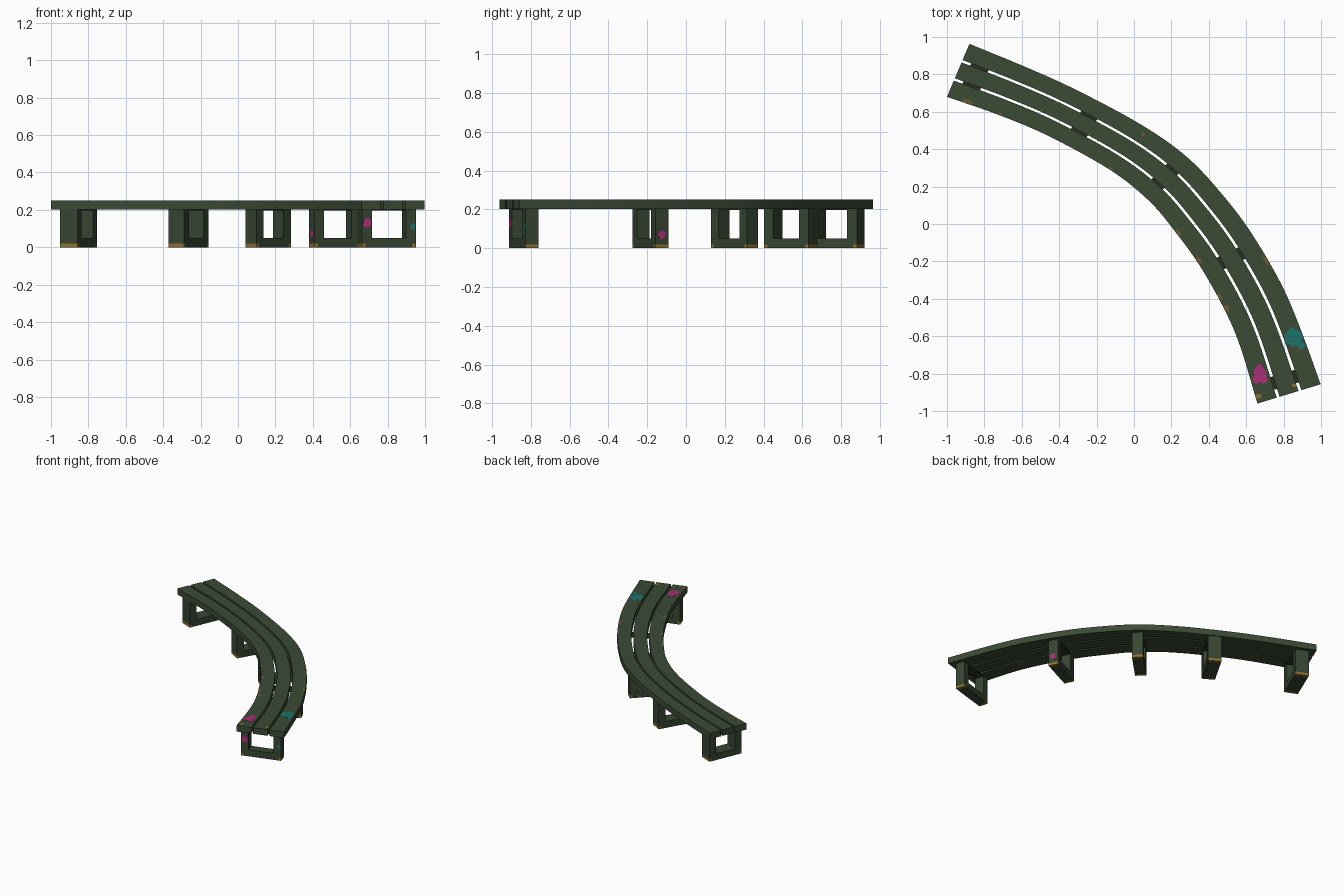
import bpy, bmesh, math, random
from mathutils import Vector

if "Cube" in bpy.data.objects:
    bpy.data.objects.remove(bpy.data.objects["Cube"])

random.seed(4)

def material(name, rgb):
    m = bpy.data.materials.new(name)
    m.diffuse_color = (*rgb, 1)
    m.use_nodes = True
    m.node_tree.nodes["Principled BSDF"].inputs["Base Color"].default_value = m.diffuse_color
    return m

GREEN = material("dark green paint", (0.044, 0.069, 0.036))
LEG = material("shaded green paint", (0.038, 0.060, 0.032))
BAR = material("grimy bracket", (0.022, 0.030, 0.020))
OCHRE = material("worn ochre", (0.27, 0.165, 0.025))
BROWN = material("faded brown", (0.15, 0.105, 0.03))
PINK = material("magenta splash", (0.40, 0.03, 0.18))
TEAL = material("teal splash", (0.012, 0.175, 0.15))

def finish(name, bm, mats, smooth=False):
    bmesh.ops.recalc_face_normals(bm, faces=bm.faces)
    me = bpy.data.meshes.new(name)
    bm.to_mesh(me)
    bm.free()
    ob = bpy.data.objects.new(name, me)
    bpy.context.collection.objects.link(ob)
    for m in mats:
        me.materials.append(m)
    if smooth:
        bpy.ops.object.select_all(action='DESELECT')
        ob.select_set(True)
        bpy.context.view_layer.objects.active = ob
        bpy.ops.object.shade_smooth_by_angle(angle=math.radians(30))
    return ob

# Inner and outer edges of the curved seat (hundredths of a unit)
INNER = [(-100, 68), (-71.5, 58), (-45, 46.7), (-12.3, 28.6), (8.6, 11.8), (23, -5.4),
         (35.6, -23), (48.5, -46), (56.8, -65.5), (66, -96)]
OUTER = [(-88, 96.3), (-60, 84.8), (-31.5, 72), (4, 53), (28.9, 35.3), (48.5, 14.2),
         (63.3, -5.7), (78.4, -31.5), (88.6, -55), (99.8, -85.7)]

def spline(pts, s):
    """Catmull-Rom point at s in 0..1"""
    p = [Vector(q) / 100 for q in pts]
    p = [2 * p[0] - p[1]] + p + [2 * p[-1] - p[-2]]
    n = len(pts) - 1
    i = min(int(s * n), n - 1)
    f = s * n - i
    a, b, c, d = p[i:i + 4]
    return 0.5 * (2 * b + (c - a) * f + (2 * a - 5 * b + 4 * c - d) * f * f
                  + (3 * b - a - 3 * c + d) * f ** 3)

def seat_point(s, t):
    return spline(INNER, s).lerp(spline(OUTER, s), t)

# Seat slats
Z0, Z1, SEG = 0.203, 0.25, 54
for name, t0, t1 in (("inner_slat", 0, 0.305), ("middle_slat", 0.35, 0.65),
                     ("outer_slat", 0.695, 1)):
    bm = bmesh.new()
    rings = []
    for i in range(SEG + 1):
        a, b = seat_point(i / SEG, t0), seat_point(i / SEG, t1)
        rings.append([bm.verts.new((q.x, q.y, z)) for q, z in
                      ((a, Z0), (b, Z0), (b, Z1), (a, Z1))])
    for r, q in zip(rings, rings[1:]):
        for k in range(4):
            bm.faces.new((r[k], r[(k + 1) % 4], q[(k + 1) % 4], q[k]))
    bm.faces.new(rings[0])
    bm.faces.new(rings[-1][::-1])
    finish(name, bm, [GREEN], True)

def box(bm, o, n, t, u, v, z):
    c = [bm.verts.new((*(o + n * a + t * b), h)) for h in z for a, b in
         ((u[0], v[0]), (u[1], v[0]), (u[1], v[1]), (u[0], v[1]))]
    for f in ((0, 1, 2, 3), (4, 5, 6, 7), (0, 1, 5, 4), (1, 2, 6, 5), (2, 3, 7, 6), (3, 0, 4, 7)):
        bm.faces.new([c[i] for i in f])

# Leg frames: centre, angle of the cross direction, length, depth
LEGS = [((-0.852, 0.775), 67, 0.27, 0.10), ((-0.264, 0.54), 60, 0.265, 0.095),
        ((0.162, 0.25), 45, 0.262, 0.08), ((0.518, -0.184), 26, 0.275, 0.072),
        ((0.797, -0.835), 16.5, 0.30, 0.07)]
frames = []
for i, (c, ang, L, d) in enumerate(LEGS):
    o = Vector(c)
    n = Vector((math.cos(math.radians(ang)), math.sin(math.radians(ang))))
    t = Vector((n.y, -n.x))
    frames.append((o, n, t, L / 2, d / 2))
    h, e, w = L / 2, d / 2, 0.055
    bm = bmesh.new()
    box(bm, o, n, t, (-h, -h + w), (-e, e), (0, 0.205))
    box(bm, o, n, t, (h - w, h), (-e, e), (0, 0.205))
    box(bm, o, n, t, (-h + w, h - w), (-e, e), (0, 0.05))
    # worn ochre along the bottom of both ends
    n3, o3 = n.to_3d(), o.to_3d()
    zc, uc = 0.02, h - 0.02
    for co, no in ((Vector((0, 0, zc)), Vector((0, 0, 1))), (o3 + n3 * uc, n3),
                   (o3 - n3 * uc, n3)):
        bmesh.ops.bisect_plane(bm, geom=bm.verts[:] + bm.edges[:] + bm.faces[:],
                               plane_co=co, plane_no=no)
    for f in bm.faces:
        m = f.calc_center_median() - o3
        if m.z < zc and abs(m.dot(n3)) > uc:
            f.material_index = 1
    finish(f"leg_frame_{i + 1}", bm, [LEG, OCHRE])
    # bracket under the slats
    bm = bmesh.new()
    box(bm, o, n, t, (-h + w, h - w), (-e, e), (0.197, 0.208))
    finish(f"seat_bracket_{i + 1}", bm, [BAR])

def splash(name, mat, centre, a, b, ra, rb, sides=22, low=0.75):
    """Thin ragged patch lying in the plane of directions a and b"""
    bm = bmesh.new()
    nrm = a.cross(b).normalized()
    ring = []
    for k in range(sides):
        q = 2 * math.pi * k / sides
        r = random.uniform(low, 1.1)
        ring.append(bm.verts.new(centre + a * ra * r * math.cos(q) + b * rb * r * math.sin(q)
                                 + nrm * 0.001))
    f = bm.faces.new(ring)
    ext = bmesh.ops.extrude_face_region(bm, geom=[f])
    for v in ext["geom"]:
        if isinstance(v, bmesh.types.BMVert):
            v.co -= nrm * 0.002
    finish(name, bm, [mat])

X, Y, UP = Vector((1, 0, 0)), Vector((0, 1, 0)), Vector((0, 0, 1))

# Paint splashes on the seat
splash("magenta_seat_splash", PINK, Vector((0.674, -0.805, Z1)), X, Y, 0.046, 0.055, 26, 0.65)
splash("teal_seat_splash", TEAL, Vector((0.855, -0.605, Z1)), X, Y, 0.05, 0.052)
splash("teal_seat_splash_edge", TEAL, Vector((0.895, -0.652, Z1 + 0.0004)), X, Y, 0.024, 0.02, 12)

# Paint splashes on the legs: on the cross ends or on the front face
def leg_splash(name, mat, leg, u, z, face, r):
    o, n, t, h, e = frames[leg]
    n3, t3 = n.to_3d(), t.to_3d()
    p = o.to_3d() + UP * z
    if face == "end":
        splash(name, mat, p + n3 * h * u, t3 * u, UP, r, r * 1.1, 14)
    else:
        splash(name, mat, p + n3 * u + t3 * e, n3, UP, r, r * 1.15, 14)

leg_splash("magenta_leg_splash_a", PINK, 4, -0.122, 0.13, "front", 0.025)
leg_splash("teal_leg_splash", TEAL, 4, 0.133, 0.11, "front", 0.016)
leg_splash("magenta_leg_splash_b", PINK, 3, -1, 0.07, "end", 0.02)
leg_splash("magenta_leg_splash_c", PINK, 3, 1, 0.07, "end", 0.024)

# Small worn spots on the seat: position along and across, length, width
WEAR = [(0.038, 0.04, 0.034, 0.011), (0.33, 0.025, 0.013, 0.008), (0.555, 0.03, 0.022, 0.009),
        (0.65, 0.035, 0.022, 0.013), (0.745, 0.03, 0.024, 0.01), (0.775, 0.045, 0.022, 0.013),
        (0.988, 0.05, 0.014, 0.018), (0.988, 0.61, 0.012, 0.013), (0.725, 0.965, 0.028, 0.011),
        (0.345, 0.86, 0.011, 0.01), (0.11, 0.02, 0.016, 0.007)]
for i, (s, t, ra, rb) in enumerate(WEAR):
    p = seat_point(s, t)
    a = (seat_point(min(s + 0.01, 1), t) - seat_point(s - 0.01, t)).normalized().to_3d()
    splash(f"worn_spot_{i + 1}", OCHRE if s > 0.9 else BROWN, Vector((p.x, p.y, Z1)),
           a, UP.cross(a), ra, rb, 10)
